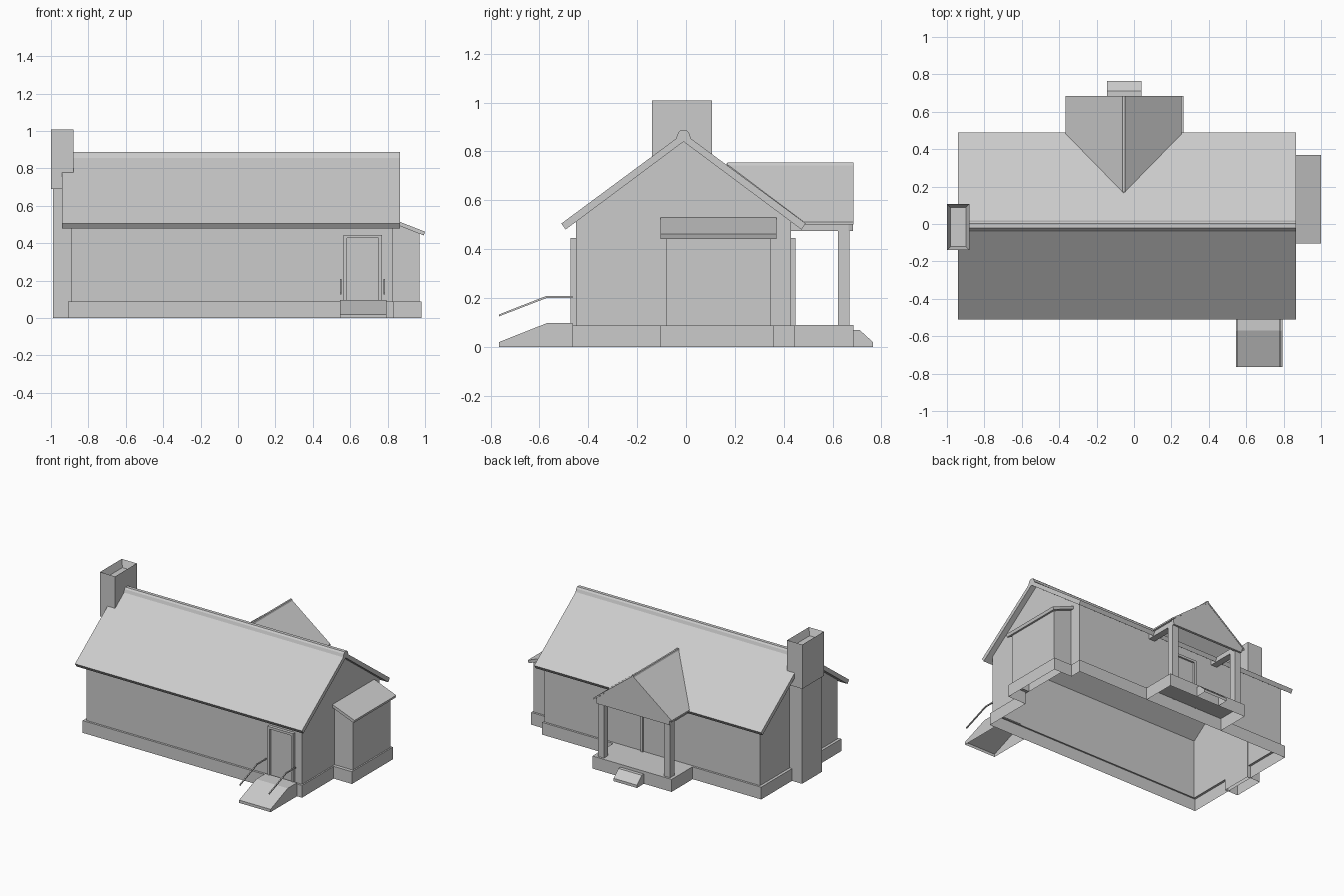
import bpy, bmesh
from mathutils import Vector

if "Cube" in bpy.data.objects:
    bpy.data.objects.remove(bpy.data.objects["Cube"])


def finish(name, bm, keep=None):
    """Turn a bmesh into an object; keep(normal) filters which faces stay."""
    bmesh.ops.recalc_face_normals(bm, faces=bm.faces)
    bm.normal_update()
    if keep:
        drop = [f for f in bm.faces if not keep(f.normal)]
        bmesh.ops.delete(bm, geom=drop, context='FACES')
    me = bpy.data.meshes.new(name)
    bm.to_mesh(me)
    bm.free()
    ob = bpy.data.objects.new(name, me)
    bpy.context.collection.objects.link(ob)
    return ob


def prism(name, profile, axis, a, b, keep=None):
    """Extrude a (y,z) profile along x, or an (x,z) profile along y."""
    bm = bmesh.new()
    at = (lambda p, t: (t, p[0], p[1])) if axis == 'x' else (lambda p, t: (p[0], t, p[1]))
    lo = [bm.verts.new(at(p, a)) for p in profile]
    hi = [bm.verts.new(at(p, b)) for p in profile]
    bm.faces.new(lo)
    bm.faces.new(hi[::-1])
    for i in range(len(lo)):
        j = (i + 1) % len(lo)
        bm.faces.new((lo[i], lo[j], hi[j], hi[i]))
    return finish(name, bm, keep)


def box(name, x0, x1, y0, y1, z0, z1, keep=None):
    return prism(name, [(y0, z0), (y1, z0), (y1, z1), (y0, z1)], 'x', x0, x1, keep)


def upright(n):
    return abs(n.z) < 0.1


def no_floor(n):
    return n.z > -0.9


# Main walls: hollow gabled shell
YC, PITCH = -0.01, 0.74
prism("main_walls", [(-.45, .085), (.43, .085), (.43, .514), (YC, .84), (-.45, .514)],
      'x', -.89, .825, upright)

# Side room walls
prism("side_room_walls", [(.825, .085), (.97, .085), (.97, .455), (.825, .51)],
      'y', -.08, .345, lambda n: upright(n) and n.x > -.9)

# Foundation: outer skirt with a ledge up to the walls
outer = [(-.91, -.465), (.835, -.465), (.835, -.105), (.98, -.105),
         (.98, .36), (.835, .36), (.835, .445), (-.91, .445)]
inner = [(-.89, -.45), (.825, -.45), (.825, -.08), (.97, -.08),
         (.97, .345), (.825, .345), (.825, .43), (-.89, .43)]
bm = bmesh.new()
loops = [[bm.verts.new((x, y, z)) for x, y in pts]
         for pts, z in ((outer, 0), (outer, .088), (inner, .088))]
for la, lb in zip(loops, loops[1:]):
    for i in range(8):
        j = (i + 1) % 8
        bm.faces.new((la[i], la[j], lb[j], lb[i]))
finish("foundation", bm)

# Main roof, ridge cap and side room roof
prism("main_roof", [(YC, .875), (YC - .5, .505), (YC - .483, .48), (YC, .84),
                    (YC + .483, .48), (YC + .5, .505)], 'x', -.94, .865)
prism("ridge_cap", [(YC - .03, .855), (YC - .022, .876), (YC - .012, .887), (YC + .012, .887),
                    (YC + .022, .876), (YC + .03, .855), (YC, .86)], 'x', -.94, .865)
prism("side_room_roof", [(.825, .53), (1.0, .462), (.993, .442), (.825, .508)], 'y', -.105, .37)

# Chimney: lower stack and wider cap block with a recessed flue
box("chimney_stack", -.99, -.885, -.13, .095, 0, .70, no_floor)
cap = box("chimney_top", -1.0, -.88, -.14, .107, .69, 1.008)
bm = bmesh.new()
bm.from_mesh(cap.data)
top = max(bm.faces, key=lambda f: f.calc_center_median().z)
bmesh.ops.inset_region(bm, faces=[top], thickness=.027)
for v in top.verts:
    v.co.z -= .05
bm.to_mesh(cap.data)
bm.free()

# Doors: frame of two jambs and a head around a recessed panel
for label, xc, y0, y1, s in (("front", .667, -.472, -.45, -1), ("back", -.053, .43, .448, 1)):
    for side, sx in (("left", -1), ("right", 1)):
        xs = sorted((xc + sx * .102, xc + sx * .085))
        box(f"{label}_door_jamb_{side}", *xs, y0, y1, .088, .445)
    box(f"{label}_door_head", xc - .085, xc + .085, y0, y1, .428, .445)
    ys = sorted((s * .435 - .012 if s < 0 else .425, -.455 if s < 0 else .436))
    box(f"{label}_door_panel", xc - .085, xc + .085, *ys, .09, .428)

# Front ramp and its two handrails
prism("ramp", [(-.465, 0), (-.465, .097), (-.57, .097), (-.765, .02), (-.765, 0)],
      'x', .545, .795, no_floor)
for side, x in (("left", .55), ("right", .783)):
    prism(f"handrail_{side}", [(-.465, .208), (-.573, .208), (-.765, .133), (-.765, .125),
                               (-.571, .2), (-.465, .2)], 'x', x - .004, x + .004)

# Back porch: deck, step, posts and beams
PX = -.055
box("porch_deck", -.365, .265, .445, .685, 0, .09, no_floor)
prism("porch_step", [(.685, 0), (.685, .07), (.71, .07), (.765, .02), (.765, 0)],
      'x', -.145, .04, no_floor)
for side, s in (("left", -1), ("right", 1)):
    xs = sorted((PX + s * .24, PX + s * .288))
    box(f"porch_post_{side}", *xs, .622, .67, .088, .49)
    box(f"porch_beam_{side}", *xs, .43, .68, .475, .51)

# Porch gable front
prism("porch_gable", [(PX - .288, .475), (PX + .288, .475), (PX + .295, .51),
                      (PX, .742), (PX - .295, .51)], 'y', .665, .683)

# Porch roof: two slopes running back into the main roof
for side, s in (("left", -1), ("right", 1)):
    bm = bmesh.new()
    pts = [(PX, .685, .75), (PX, .165, .75), (PX + s * .31, .482, .512), (PX + s * .31, .685, .512)]
    f = bm.faces.new([bm.verts.new(p) for p in pts])
    ext = bmesh.ops.extrude_face_region(bm, geom=[f], use_keep_orig=True)
    bmesh.ops.translate(bm, vec=Vector((0, 0, -.012)),
                        verts=[g for g in ext['geom'] if isinstance(g, bmesh.types.BMVert)])
    finish(f"porch_roof_{side}", bm)
prism("porch_ridge_cap", [(PX - .01, .742), (PX - .006, .754), (PX + .006, .754), (PX + .01, .742)],
      'y', .17, .685)
